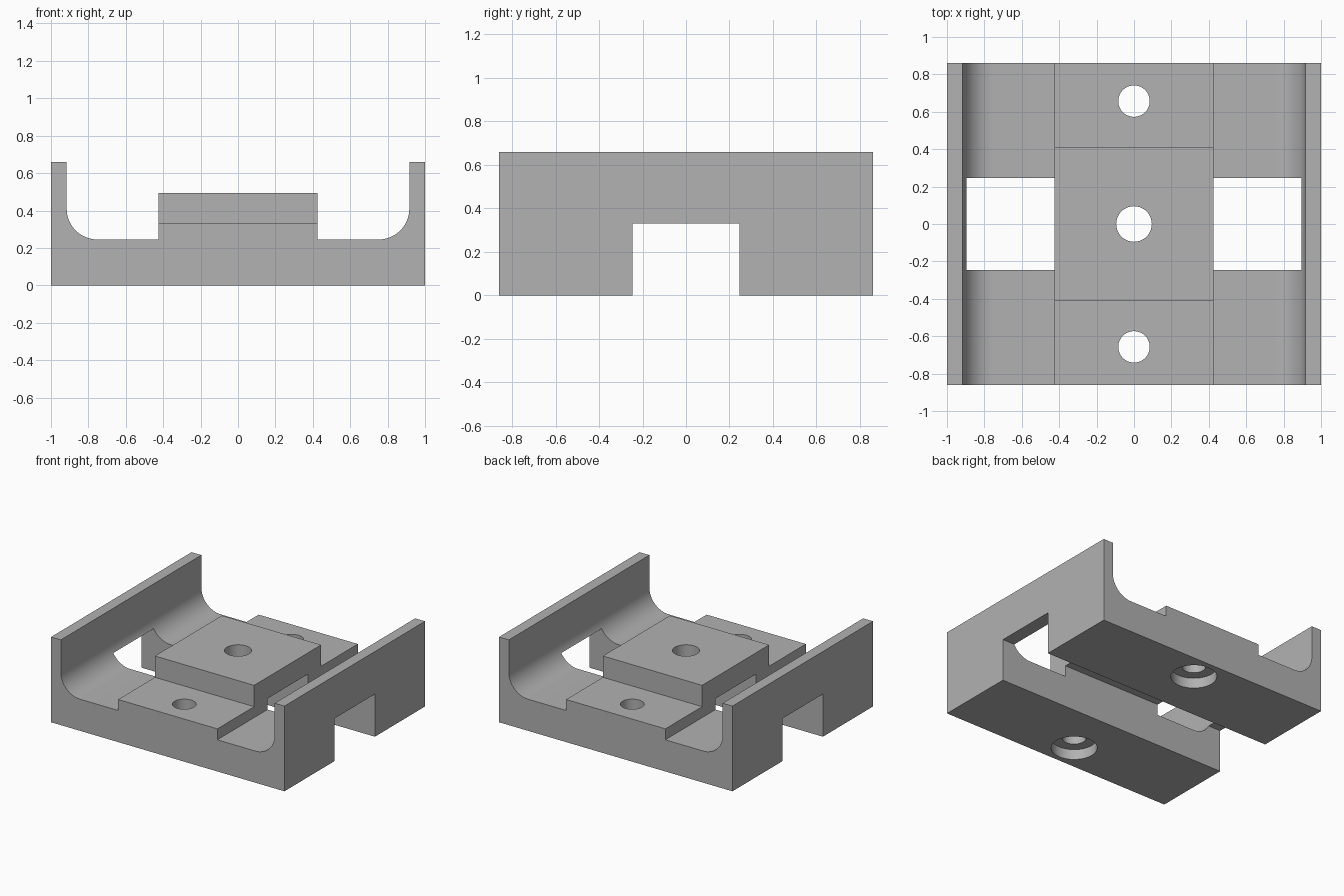
import bpy, bmesh, math

if "Cube" in bpy.data.objects:
    bpy.data.objects.remove(bpy.data.objects["Cube"])

grey = bpy.data.materials.new("light grey")
grey.diffuse_color = (0.445, 0.445, 0.445, 1)
grey.use_nodes = True
grey.node_tree.nodes["Principled BSDF"].inputs["Base Color"].default_value = grey.diffuse_color

HALF_Y = 0.86
PAD_Y = 0.41
SLOT_Y = 0.247
STEP_Z = 0.33


def make_object(name, bm):
    bmesh.ops.recalc_face_normals(bm, faces=bm.faces)
    mesh = bpy.data.meshes.new(name)
    bm.to_mesh(mesh)
    bm.free()
    obj = bpy.data.objects.new(name, mesh)
    bpy.context.collection.objects.link(obj)
    mesh.materials.append(grey)
    return obj


def box(name, x0, x1, y0, y1, z0, z1):
    bm = bmesh.new()
    bmesh.ops.create_cube(bm, size=1)
    for v in bm.verts:
        v.co = ((x0 + x1) / 2 + v.co.x * (x1 - x0),
                (y0 + y1) / 2 + v.co.y * (y1 - y0),
                (z0 + z1) / 2 + v.co.z * (z1 - z0))
    return make_object(name, bm)


def cylinder(name, radius, y, z0, z1):
    bm = bmesh.new()
    bmesh.ops.create_cone(bm, cap_ends=True, segments=64, radius1=radius,
                          radius2=radius, depth=z1 - z0)
    bmesh.ops.translate(bm, verts=bm.verts, vec=(0, y, (z0 + z1) / 2))
    return make_object(name, bm)


def cut(target, cutter):
    cutter.hide_render = True
    mod = target.modifiers.new("cut", 'BOOLEAN')
    mod.operation = 'DIFFERENCE'
    mod.solver = 'EXACT'
    mod.object = cutter
    bpy.context.view_layer.objects.active = target
    bpy.ops.object.modifier_apply(modifier=mod.name)
    bpy.data.objects.remove(cutter)


# Channel bracket: half profile with a filleted wall, mirrored and extruded
wall_x, floor_z, r = 0.916, 0.245, 0.165
half = [(0.425, 0.495), (0.425, floor_z)]
for i in range(17):
    a = math.radians(-90 + 90 * i / 16)
    half.append((wall_x - r + r * math.cos(a), floor_z + r + r * math.sin(a)))
half += [(wall_x, 0.66), (1, 0.66), (1, 0)]
profile = half + [(-x, z) for x, z in reversed(half)]

bm = bmesh.new()
face = bm.faces.new([bm.verts.new((x, -HALF_Y, z)) for x, z in profile])
ext = bmesh.ops.extrude_face_region(bm, geom=[face])
bmesh.ops.translate(bm, vec=(0, 2 * HALF_Y, 0),
                    verts=[v for v in ext["geom"] if isinstance(v, bmesh.types.BMVert)])
bracket = make_object("channel_bracket", bm)

# Lower steps in front of and behind the raised pad
cut(bracket, box("front_step_cutter", -0.5, 0.5, -1, -PAD_Y, STEP_Z, 0.8))
cut(bracket, box("back_step_cutter", -0.5, 0.5, PAD_Y, 1, STEP_Z, 0.8))

# Cross slot through the underside
cut(bracket, box("slot_cutter", -1.2, 1.2, -SLOT_Y, SLOT_Y, -0.2, STEP_Z))

# Centre hole, and two screw holes counterbored from below
cut(bracket, cylinder("centre_hole_cutter", 0.095, 0, 0.1, 0.8))
for y in (-0.657, 0.657):
    cut(bracket, cylinder("screw_hole_cutter", 0.084, y, -0.2, 0.8))
    cut(bracket, cylinder("counterbore_cutter", 0.162, y, -0.2, 0.08))

bpy.ops.object.select_all(action='DESELECT')
bracket.select_set(True)
bpy.context.view_layer.objects.active = bracket
bpy.ops.object.shade_smooth_by_angle(angle=math.radians(30))
